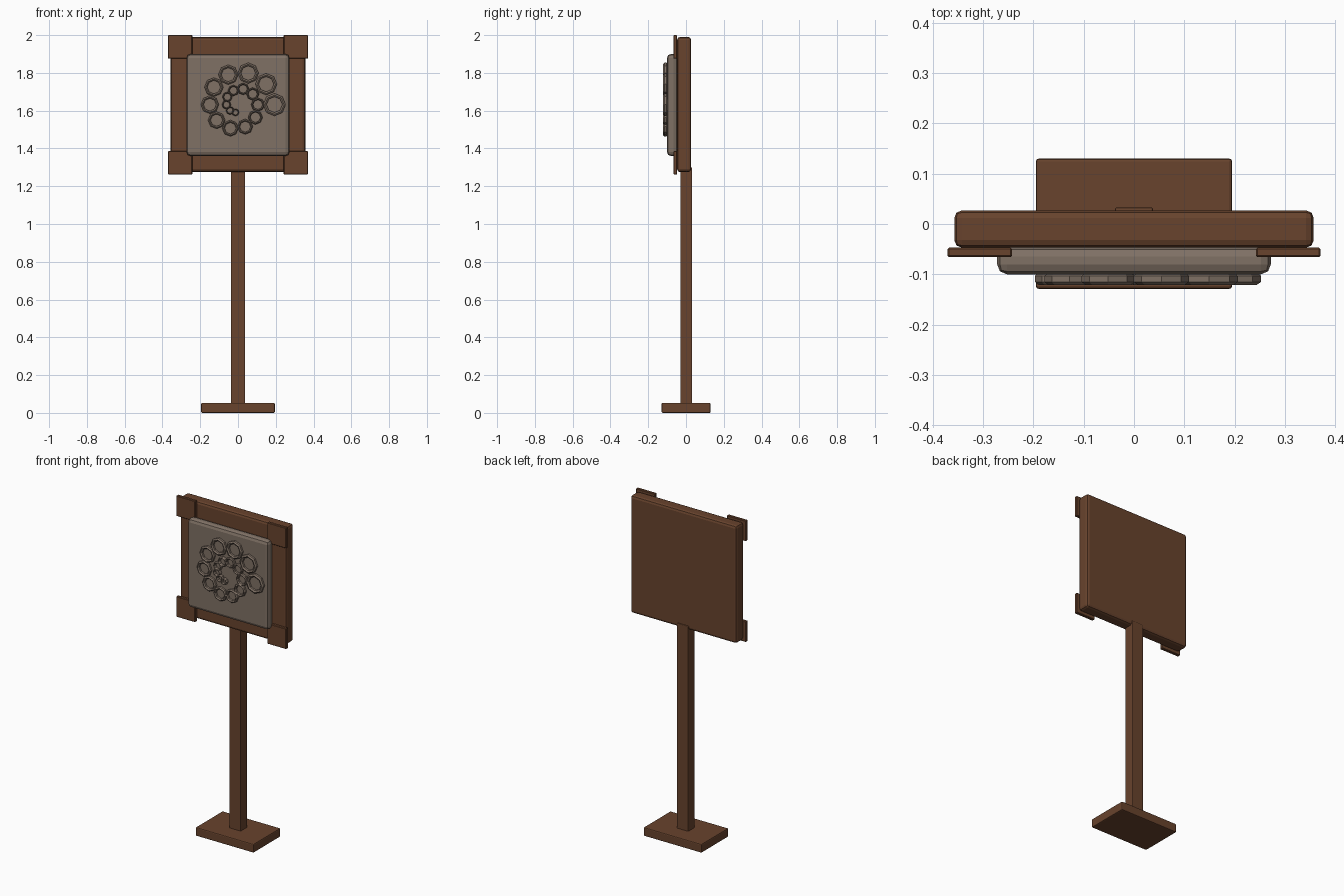
import bpy
import bmesh
from math import cos, sin, pi, radians
from mathutils import Matrix

cube = bpy.data.objects.get("Cube")
if cube:
    bpy.data.objects.remove(cube, do_unlink=True)


def material(name, rgb):
    mat = bpy.data.materials.new(name)
    mat.use_nodes = True
    mat.diffuse_color = (*rgb, 1)
    mat.node_tree.nodes["Principled BSDF"].inputs["Base Color"].default_value = (*rgb, 1)
    return mat


wood = material("brown wood", (0.138, 0.056, 0.026))
stone = material("grey stone", (0.215, 0.165, 0.130))


def add_object(name, bm, mat):
    mesh = bpy.data.meshes.new(name)
    bm.to_mesh(mesh)
    bm.free()
    mesh.materials.append(mat)
    obj = bpy.data.objects.new(name, mesh)
    bpy.context.collection.objects.link(obj)
    return obj


def box(name, xs, ys, zs, mat, bevel, segments=2):
    """Bevelled box between the given limits."""
    bm = bmesh.new()
    bmesh.ops.create_cube(bm, size=1)
    spans = (xs, ys, zs)
    for v in bm.verts:
        v.co = [(a + b) / 2 + c * (b - a) for (a, b), c in zip(spans, v.co)]
    obj = add_object(name, bm, mat)
    mod = obj.modifiers.new("rounded edges", "BEVEL")
    mod.width = bevel
    mod.segments = segments
    return obj


# Stand
box("base", (-0.195, 0.195), (-0.129, 0.13), (0, 0.053), wood, 0.006)
box("post", (-0.038, 0.038), (-0.029, 0.033), (0.04, 1.3), wood, 0.004)

# Sign board with four corner plates
box("board", (-0.357, 0.357), (-0.047, 0.027), (1.275, 1.99), wood, 0.015)
for side, x in (("right", -0.306), ("left", 0.306)):
    for level, z in (("lower", 1.325), ("upper", 1.938)):
        box(f"{level}_{side}_corner_plate", (x - 0.064, x + 0.064),
            (-0.066, -0.047), (z - 0.063, z + 0.062), wood, 0.003, 1)

# Stone slab
box("stone_slab", (-0.272, 0.272), (-0.1, -0.045), (1.36, 1.9), stone, 0.02)


def ring(name, x, z, outer, sides=8, tube_sides=6):
    """Faceted ring facing the front."""
    tube = outer * 0.17
    depth = 0.012
    bm = bmesh.new()
    loops = []
    for i in range(sides):
        a = 2 * pi * i / sides
        loop = []
        for j in range(tube_sides):
            b = 2 * pi * (j + 0.5) / tube_sides
            r = outer - tube + tube * cos(b)
            loop.append(bm.verts.new((x + r * cos(a), -0.109 + depth * sin(b), z + r * sin(a))))
        loops.append(loop)
    for i in range(sides):
        p, q = loops[i], loops[(i + 1) % sides]
        for j in range(tube_sides):
            k = (j + 1) % tube_sides
            bm.faces.new((p[j], p[k], q[k], q[j]))
    bmesh.ops.recalc_face_normals(bm, faces=bm.faces)
    return add_object(name, bm, stone)


# Spiral of shrinking rings, ten to a turn
for n in range(18):
    angle = radians(36 * n)
    reach = 0.193 - 0.0088 * n
    ring(f"spiral_ring_{n + 1}", reach * cos(angle), 1.632 + reach * sin(angle), 0.061 - 0.0024 * n)
